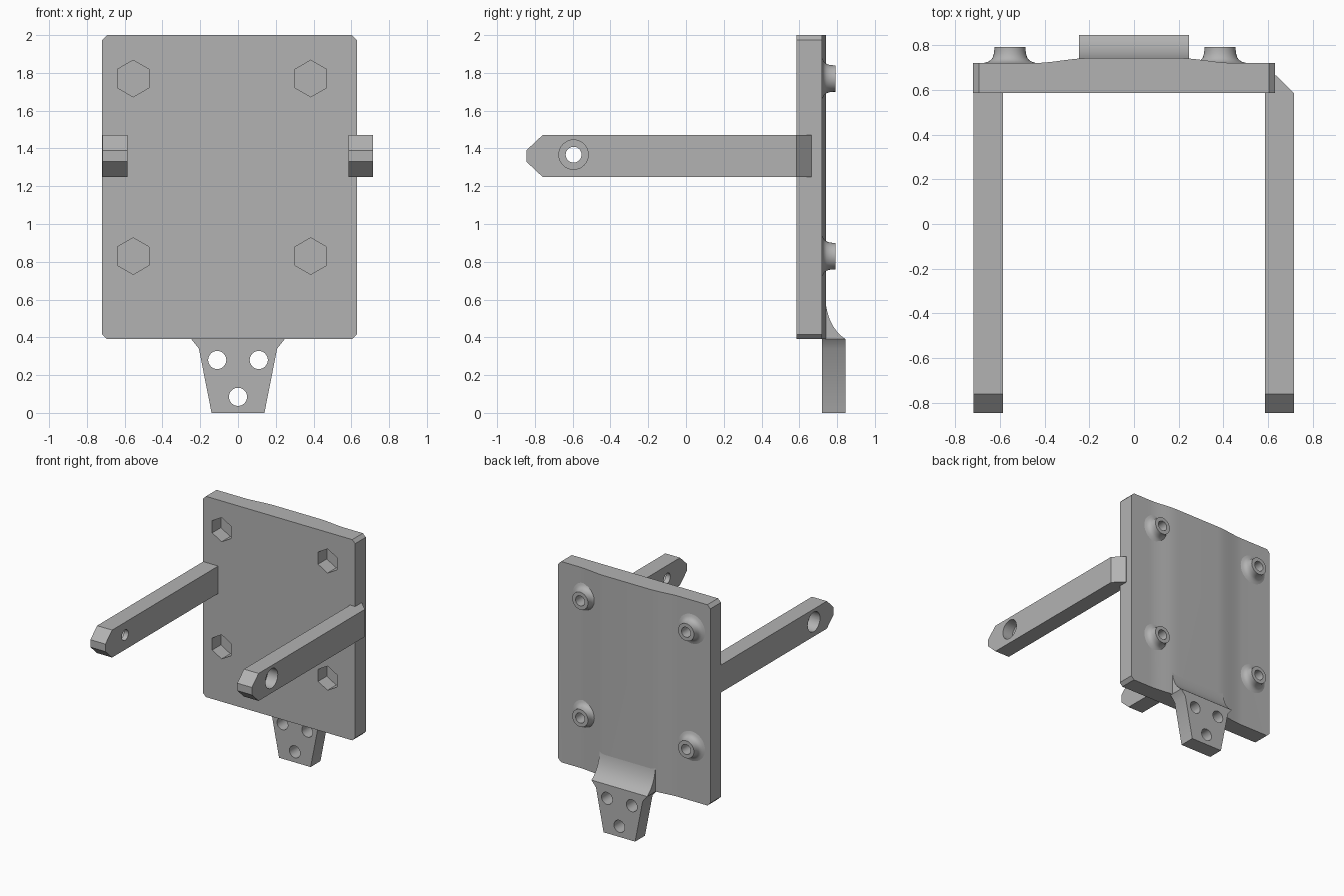
import bpy, bmesh, math
from mathutils import Vector

if "Cube" in bpy.data.objects:
    bpy.data.objects.remove(bpy.data.objects["Cube"], do_unlink=True)

GREY = (0.45, 0.45, 0.45, 1)
mat = bpy.data.materials.new("plain grey")
mat.use_nodes = True
mat.diffuse_color = GREY
mat.node_tree.nodes["Principled BSDF"].inputs["Base Color"].default_value = GREY


def finish(name, bm):
    bmesh.ops.recalc_face_normals(bm, faces=bm.faces[:])
    mesh = bpy.data.meshes.new(name)
    bm.to_mesh(mesh)
    bm.free()
    mesh.materials.append(mat)
    ob = bpy.data.objects.new(name, mesh)
    bpy.context.collection.objects.link(ob)
    return ob


def prism(name, pts, axis, a, b):
    """Extrude a 2D outline from a to b along the axis; pts use the other two axes."""
    bm = bmesh.new()
    place = {"x": lambda p: (a, *p), "y": lambda p: (p[0], a, p[1]), "z": lambda p: (*p, a)}[axis]
    face = bm.faces.new([bm.verts.new(place(p)) for p in pts])
    ext = bmesh.ops.extrude_face_region(bm, geom=[face])["geom"]
    shift = Vector([b - a if k == axis else 0 for k in "xyz"])
    bmesh.ops.translate(bm, vec=shift, verts=[v for v in ext if isinstance(v, bmesh.types.BMVert)])
    return finish(name, bm)


def ring(cu, cv, r, n=32):
    """Regular polygon with a corner pointing up."""
    return [(cu + r * math.sin(2 * math.pi * i / n), cv + r * math.cos(2 * math.pi * i / n))
            for i in range(n)]


def select(ob):
    bpy.ops.object.select_all(action="DESELECT")
    ob.select_set(True)
    bpy.context.view_layer.objects.active = ob


def combine(ob, tools, op):
    select(ob)
    for tool in tools:
        mod = ob.modifiers.new("combine", "BOOLEAN")
        mod.operation, mod.solver, mod.object = op, "EXACT", tool
        bpy.ops.object.modifier_apply(modifier=mod.name)
        bpy.data.objects.remove(tool, do_unlink=True)


def smooth(ob):
    select(ob)
    bpy.ops.object.shade_smooth_by_angle(angle=math.radians(30))


# Plate: flat front, gently swollen back, clipped corners
X0, X1, Z0, Z1, C = -0.72, 0.63, 0.39, 2.0, 0.026
FRONT, BACK, SWELL = 0.585, 0.72, 0.022
outline = [(X0, FRONT), (X1, FRONT), (X1, BACK)]
N = 12
for side in (1, -1):
    steps = [0.2 + 0.25 * i / N for i in range(N + 1)]
    for x in (reversed(steps) if side == 1 else steps):
        t = (0.45 - x) / 0.25
        outline.append((side * x, BACK + SWELL * t * t * (3 - 2 * t)))
outline.append((X0, BACK))
plate = prism("plate", outline, "z", Z0, Z1)
corners = [(X0 + C, Z0), (X1 - C, Z0), (X1, Z0 + C), (X1, Z1 - C),
           (X1 - C, Z1), (X0 + C, Z1), (X0, Z1 - C), (X0, Z0 + C)]
combine(plate, [prism("corner_clip", corners, "y", 0.4, 0.9)], "INTERSECT")

# Hexagonal nut pockets in front, screw bosses with blind holes behind
boss_profile = [(0.04, 0.71), (0.118, 0.71), (0.118, 0.72), (0.1, 0.725), (0.086, 0.733),
                (0.077, 0.745), (0.072, 0.762), (0.07, 0.778), (0.07, 0.792), (0.04, 0.792)]
for cx, side in ((-0.555, "right"), (0.385, "left")):
    for cz, level in ((1.77, "upper"), (0.83, "lower")):
        combine(plate, [prism("pocket", ring(cx, cz, 0.097, 6), "y", 0.5, 0.695),
                        prism("bore", ring(cx, cz, 0.04), "y", 0.703, 0.85)], "DIFFERENCE")
        bm = bmesh.new()
        vs = [bm.verts.new((cx + r, y, cz)) for r, y in boss_profile]
        edges = [bm.edges.new((vs[i - 1], vs[i])) for i in range(len(vs))]
        bmesh.ops.spin(bm, geom=vs + edges, cent=(cx, 0, cz), axis=(0, 1, 0),
                       angle=2 * math.pi, steps=32)
        bmesh.ops.remove_doubles(bm, verts=bm.verts[:], dist=1e-4)
        smooth(finish(f"{level}_{side}_boss", bm))
smooth(plate)

# Lower tab with three holes and a concave fillet up the back of the plate
half = [(0.14, 0), (0.207, 0.34), (0.247, 0.39)]
tab = prism("lower_tab", half + [(-x, z) for x, z in reversed(half)], "y", 0.72, 0.845)
fillet = [(0.72, 0.39), (0.845, 0.39), (0.82, 0.409), (0.797, 0.433), (0.777, 0.462),
          (0.761, 0.495), (0.749, 0.532), (0.741, 0.57), (0.737, 0.61), (0.72, 0.61)]
combine(tab, [prism("fillet", fillet, "x", -0.247, 0.247)], "UNION")
combine(tab, [prism("tab_hole", ring(x, z, 0.048), "y", 0.6, 0.95)
              for x, z in ((-0.11, 0.28), (0.11, 0.28), (0, 0.085))], "DIFFERENCE")
smooth(tab)

# Arms: pointed tips, with a hole counterbored from the outside
tip = [(-0.845, 1.33), (-0.845, 1.39), (-0.76, 1.47), (0.9, 1.47), (0.9, 1.25), (-0.76, 1.25)]
plans = {"right": [(-0.718, -0.9), (-0.585, -0.9), (-0.585, 0.6), (-0.718, 0.6)],
         "left": [(0.585, -0.9), (0.715, -0.9), (0.715, 0.585), (0.635, 0.665), (0.585, 0.665)]}
for side, s in (("right", -1), ("left", 1)):
    arm = prism(f"{side}_arm", plans[side], "z", 1.2, 1.5)
    combine(arm, [prism("tip_clip", tip, "x", -1, 1)], "INTERSECT")
    combine(arm, [prism("hole", ring(-0.595, 1.367, 0.042), "x", s * 0.5, s * 0.8),
                  prism("counterbore", ring(-0.595, 1.367, 0.078), "x", s * 0.625, s * 0.8)],
            "DIFFERENCE")
    smooth(arm)
